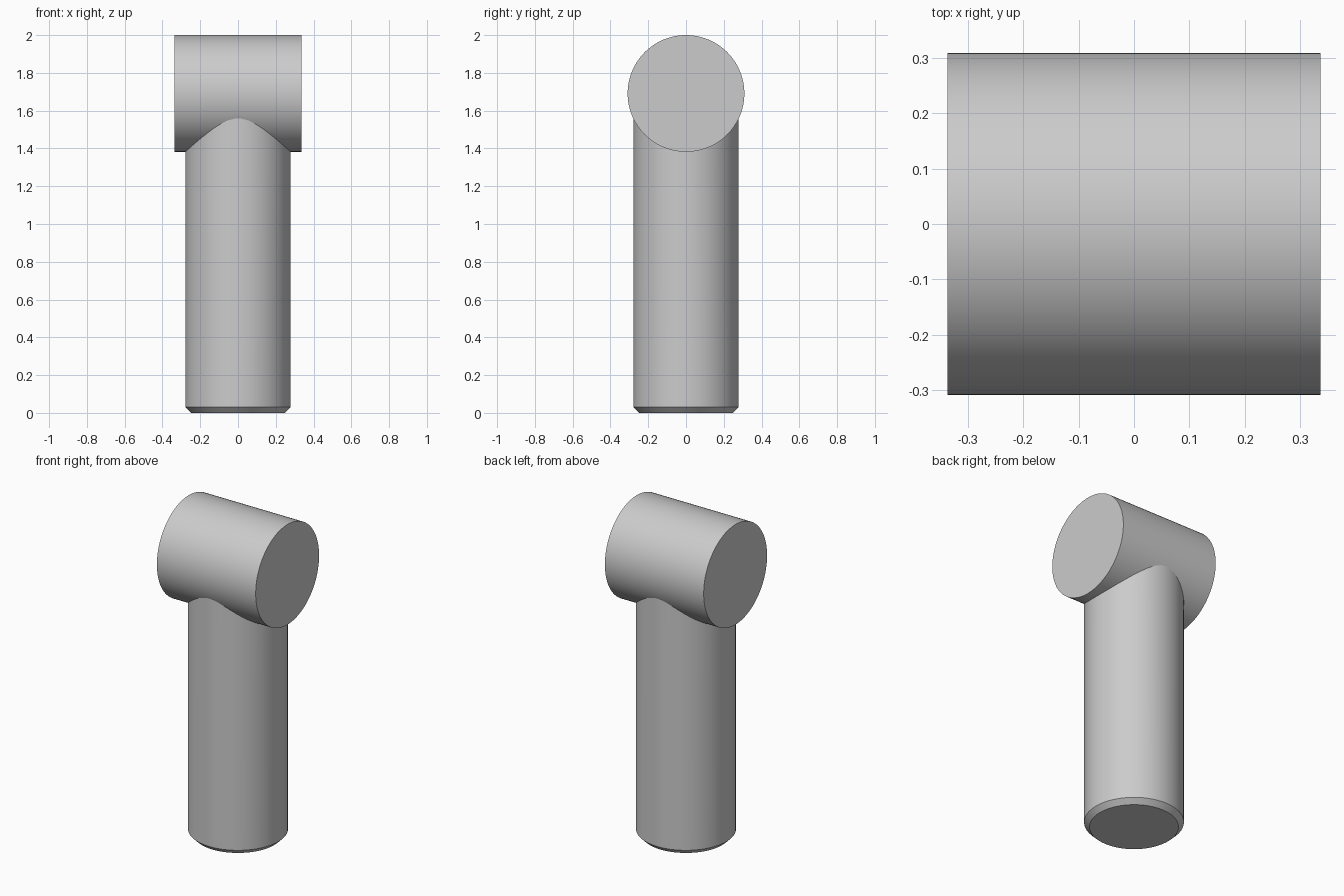
import bpy
import bmesh
from math import cos, sin, pi, sqrt, radians

cube = bpy.data.objects.get("Cube")
if cube:
    bpy.data.objects.remove(cube)

SIDES = 96
HEAD_R, HEAD_LEN = 0.309, 0.674
HEAD_Z = 2 - HEAD_R
SHAFT_R, CHAMFER = 0.279, 0.03

grey = bpy.data.materials.new("plain_grey")
grey.use_nodes = True
colour = (0.6, 0.6, 0.6, 1)
grey.diffuse_color = colour
grey.node_tree.nodes["Principled BSDF"].inputs["Base Color"].default_value = colour


def make_tube(name, rings, cap_end):
    """Bridge matching rings of points, capping the first and optionally the last."""
    bm = bmesh.new()
    loops = [[bm.verts.new(p) for p in ring] for ring in rings]
    for a, b in zip(loops, loops[1:]):
        for i in range(SIDES):
            j = (i + 1) % SIDES
            bm.faces.new((a[i], a[j], b[j], b[i]))
    bm.faces.new(loops[0][::-1])
    if cap_end:
        bm.faces.new(loops[-1])
    bmesh.ops.recalc_face_normals(bm, faces=bm.faces)
    mesh = bpy.data.meshes.new(name)
    bm.to_mesh(mesh)
    bm.free()
    mesh.materials.append(grey)
    obj = bpy.data.objects.new(name, mesh)
    bpy.context.collection.objects.link(obj)
    bpy.ops.object.select_all(action='DESELECT')
    obj.select_set(True)
    bpy.context.view_layer.objects.active = obj
    bpy.ops.object.shade_smooth_by_angle(angle=radians(30))
    return obj


def circle(radius):
    return [(radius * cos(2 * pi * i / SIDES), radius * sin(2 * pi * i / SIDES))
            for i in range(SIDES)]


# Crosswise cylindrical head
make_tube("cross_head", [[(x, y, HEAD_Z + z) for y, z in circle(HEAD_R)]
                         for x in (-HEAD_LEN / 2, HEAD_LEN / 2)], True)

# Upright shaft with a chamfered foot, its top edge coped to the head's underside
foot = [(x, y, 0) for x, y in circle(SHAFT_R - CHAMFER)]
shoulder = [(x, y, CHAMFER) for x, y in circle(SHAFT_R)]
saddle = [(x, y, HEAD_Z - sqrt(HEAD_R ** 2 - y ** 2) + 0.004)
          for x, y in circle(SHAFT_R)]
make_tube("shaft", [foot, shoulder, saddle], False)
